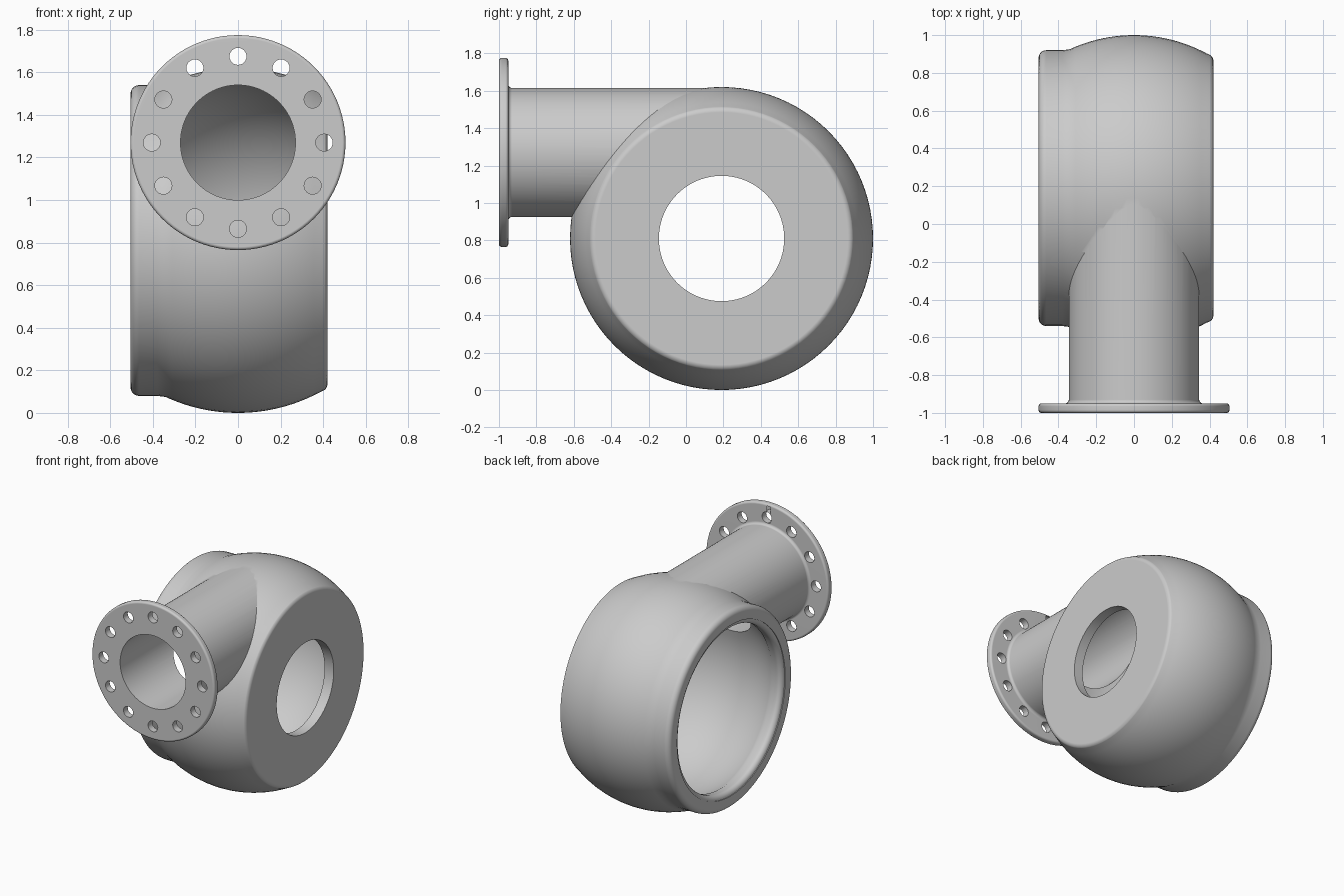
import bpy, bmesh, math
from mathutils import Matrix

if "Cube" in bpy.data.objects:
    bpy.data.objects.remove(bpy.data.objects["Cube"])


def lathe(name, profile, axis, centre, segs=96):
    """Solid of revolution from (position along axis, radius) points."""
    bm = bmesh.new()
    rings = []
    for p, r in profile:
        ring = []
        for i in range(segs):
            a = 2 * math.pi * i / segs
            u, v = r * math.cos(a), r * math.sin(a)
            ring.append(bm.verts.new((p, u, v) if axis == 'X' else (u, p, v)))
        rings.append(ring)
    for a, b in zip(rings, rings[1:]):
        for i in range(segs):
            j = (i + 1) % segs
            bm.faces.new((a[i], a[j], b[j], b[i]))
    bm.faces.new(rings[0])
    bm.faces.new(rings[-1])
    bmesh.ops.recalc_face_normals(bm, faces=bm.faces)
    bm.transform(Matrix.Translation(centre))
    me = bpy.data.meshes.new(name)
    bm.to_mesh(me)
    bm.free()
    ob = bpy.data.objects.new(name, me)
    bpy.context.collection.objects.link(ob)
    return ob


def arc(cx, cr, rad, a0, a1, n=6):
    """Fillet points, angles in degrees."""
    out = []
    for i in range(n + 1):
        a = math.radians(a0 + (a1 - a0) * i / n)
        out.append((cx + rad * math.cos(a), cr + rad * math.sin(a)))
    return out


def sphere_pts(R, x0, x1, n=24):
    xs = [x0 + (x1 - x0) * i / n for i in range(n + 1)]
    return [(x, math.sqrt(R * R - x * x)) for x in xs]


def boolean(ob, cutter, op):
    mod = ob.modifiers.new(op, 'BOOLEAN')
    mod.operation = op
    mod.solver = 'EXACT'
    mod.object = cutter
    bpy.context.view_layer.objects.active = ob
    bpy.ops.object.modifier_apply(modifier=mod.name)
    bpy.data.objects.remove(cutter)


BODY = (0, 0.19, 0.81)
PIPE = (0, 0, 1.27)

# casing: spherical belt, cylindrical rim on the left, flat face on the right
casing = lathe('pump_casing',
               arc(-0.465, 0.69, 0.04, 180, 90) + [(-0.38, 0.73)]
               + sphere_pts(0.81, -0.34, 0.385)
               + arc(0.385, 0.675, 0.035, 55, 0), 'X', BODY)

# outlet pipe with filleted, rounded flange
pipe = lathe('outlet_pipe',
             arc(-0.985, 0.49, 0.015, 180, 90, 4)
             + arc(-0.965, 0.49, 0.015, 90, 0, 4)
             + arc(-0.93, 0.365, 0.02, 180, 270, 5)
             + [(0.19, 0.345)], 'Y', PIPE)
boolean(casing, pipe, 'UNION')

# hollow interior: spherical chamber, open left mouth, smaller right inlet
chamber = lathe('chamber_cutter',
                [(-0.6, 0.635), (-0.5, 0.635)] + arc(-0.465, 0.635, 0.035, 180, 270, 5)
                + sphere_pts(0.735, -0.42, 0.345)
                + [(0.345, 0.335), (0.6, 0.335)], 'X', BODY)
boolean(casing, chamber, 'DIFFERENCE')

# outlet bore
boolean(casing, lathe('bore_cutter', [(-1.1, 0.27), (0.19, 0.27)], 'Y', PIPE), 'DIFFERENCE')

# ring of twelve bolt holes
for k in range(12):
    a = math.radians(30 * k)
    c = (0.405 * math.cos(a), 0, 1.27 + 0.405 * math.sin(a))
    boolean(casing, lathe('bolt_cutter', [(-1.1, 0.04), (-0.9, 0.04)], 'Y', c, 24), 'DIFFERENCE')

# smooth shading with crisp edges and clean flat faces
bpy.ops.object.select_all(action='DESELECT')
casing.select_set(True)
bpy.context.view_layer.objects.active = casing
bpy.ops.object.shade_smooth_by_angle(angle=math.radians(35))
wn = casing.modifiers.new('weighted_normals', 'WEIGHTED_NORMAL')
wn.keep_sharp = True
